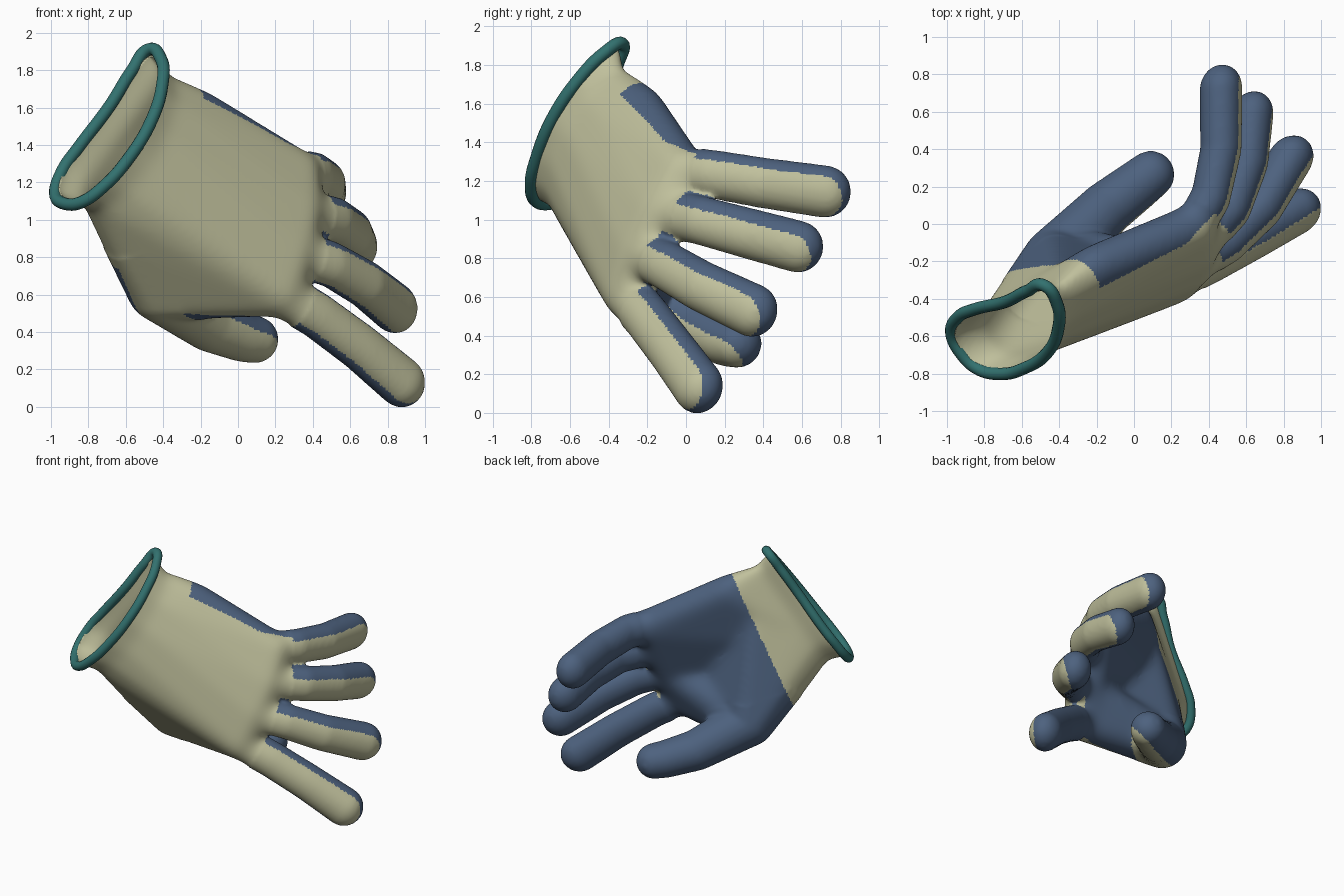
import bpy, bmesh
from mathutils import Vector as V

if "Cube" in bpy.data.objects:
    bpy.data.objects.remove(bpy.data.objects["Cube"])

def material(name, rgb):
    m = bpy.data.materials.new(name)
    m.diffuse_color = (*rgb, 1)
    m.use_nodes = True
    m.node_tree.nodes["Principled BSDF"].inputs["Base Color"].default_value = m.diffuse_color
    return m

BLUE = material("blue coating", (0.075, 0.122, 0.212))
BEIGE = material("beige knit", (0.53, 0.53, 0.335))
TEAL = material("teal trim", (0.032, 0.165, 0.158))

# Finger joints from knuckle to tip: x, y, z, radius
FINGERS = [
    [(.32, -.015, 1.25, .127), (.41, .14, 1.235, .127), (.465, .40, 1.19, .132), (.465, .72, 1.145, .137)],
    [(.33, -.13, 1.04, .127), (.52, .08, .995, .127), (.605, .32, .93, .132), (.63, .58, .86, .136)],
    [(.29, -.23, .83, .127), (.50, -.1, .76, .127), (.68, .08, .655, .133), (.835, .345, .53, .14)],
    [(.22, -.30, .61, .13), (.42, -.2, .49, .13), (.65, -.07, .32, .133), (.87, .065, .135, .141)],
]
KNIT_TILT = [.3, .5, .45, .2]   # how far the knit strip turns downward on each finger
THUMB = [(-.58, -.42, .89, .14), (-.42, -.19, .63, .175), (-.15, .08, .44, .148),
         (.02, .21, .375, .135), (.09, .265, .36, .128)]
ACROSS = V((.11, .40, .91))

# Cuff outline, flattened toward its plane
RIM = [V(p) for p in [
    (-.49, -.345, 1.925), (-.415, -.425, 1.865), (-.405, -.56, 1.72), (-.47, -.695, 1.52),
    (-.59, -.775, 1.33), (-.72, -.815, 1.20), (-.85, -.785, 1.105), (-.925, -.69, 1.085),
    (-.96, -.57, 1.115), (-.92, -.475, 1.245), (-.835, -.435, 1.365), (-.685, -.415, 1.61),
    (-.58, -.37, 1.81)]]
AXIS = V((.54, .61, -.57)).normalized()
MID = sum(RIM, V()) / len(RIM)
RIM = [p - AXIS * (p - MID).dot(AXIS) * .75 for p in RIM]
NECK = [MID + (p - MID) * (.87 if p.z > 1.4 else .92) + V((.11, .05, -.06)) for p in RIM]

def ball(joint, flat=None):
    """Points of a sphere, optionally squashed along one direction."""
    b = bmesh.new()
    bmesh.ops.create_icosphere(b, subdivisions=3, radius=joint[3])
    pts = [v.co.copy() for v in b.verts]
    b.free()
    if flat:
        pts = [p - flat * p.dot(flat) * .16 for p in pts]
    return [p + V(joint[:3]) for p in pts]

def hull(bm, pts):
    """Add the convex hull of the points as a separate shell."""
    b = bmesh.new()
    for p in pts:
        b.verts.new(p)
    out = bmesh.ops.convex_hull(b, input=b.verts)
    junk = {e for e in out["geom_interior"] + out["geom_unused"] if isinstance(e, bmesh.types.BMVert)}
    bmesh.ops.delete(b, geom=list(junk), context='VERTS')
    bmesh.ops.recalc_face_normals(b, faces=b.faces)
    me = bpy.data.meshes.new("tmp")
    b.to_mesh(me)
    b.free()
    bm.from_mesh(me)
    bpy.data.meshes.remove(me)

bm = bmesh.new()
bones = []   # start, end, r0, r1, knit direction, knit threshold, first usable t

def add_chain(chain, knit, limit, flat, first_t):
    for i, (a, b) in enumerate(zip(chain, chain[1:])):
        hull(bm, ball(a, flat) + ball(b, flat))
        bones.append((V(a[:3]), V(b[:3]), a[3], b[3], knit, limit, first_t if i == 0 else 0))

# Fingers and thumb
for f, tilt in zip(FINGERS, KNIT_TILT):
    d = V(f[-1][:3]) - V(f[0][:3])
    back = d.cross(ACROSS).normalized()
    add_chain(f, (back - ACROSS * tilt).normalized(), .058, back, .6)
add_chain(THUMB, V((.3, -.6, -.6)).normalized(), .07, None, 0)

# Palm, thumb base, thumb web and flared cuff
knuckles = [p for f in FINGERS for p in ball(f[0])]
heel = ball(THUMB[0]) + ball(THUMB[1])
hull(bm, NECK + knuckles + ball((-.2, -.23, 1.57, .125)))
hull(bm, NECK + heel + ball(FINGERS[3][0]))
hull(bm, heel + ball(FINGERS[3][0]) + ball(FINGERS[2][0]))
hull(bm, RIM + NECK)
hull(bm, RIM + [p - AXIS * .2 for p in RIM])
me = bpy.data.meshes.new("glove")
bm.to_mesh(me)
bm.free()
glove = bpy.data.objects.new("glove", me)
bpy.context.collection.objects.link(glove)

# Fuse into one smooth skin
rm = glove.modifiers.new("fuse", 'REMESH')
rm.mode = 'VOXEL'
rm.voxel_size = .015
sm = glove.modifiers.new("soften", 'SMOOTH')
sm.factor = .5
sm.iterations = 12
dg = bpy.context.evaluated_depsgraph_get()
skin = bpy.data.meshes.new_from_object(glove.evaluated_get(dg))
glove.modifiers.clear()
glove.data = skin
skin.materials.clear()
skin.materials.append(BLUE)
skin.materials.append(BEIGE)

def finger_side(p):
    """Offset past the knit edge of the finger holding p, or None on the palm."""
    best = None
    for a, b, r0, r1, knit, limit, t0 in bones:
        d = b - a
        t = (p - a).dot(d) / d.length_squared
        if t < t0:
            continue
        t = min(t, 1)
        off = p - a - d * t
        q = off.length / (r0 + (r1 - r0) * t)
        if q < 1.25 and (best is None or q < best[0]):
            best = (q, off.dot(knit) - limit)
    return best[1] if best else None

# Extra softening of the palm, then open the cuff
bm = bmesh.new()
bm.from_mesh(skin)
palm = [v for v in bm.verts if finger_side(v.co) is None]
for _ in range(40):
    bmesh.ops.smooth_vert(bm, verts=palm, factor=.5, use_axis_x=True, use_axis_y=True, use_axis_z=True)
bmesh.ops.bisect_plane(bm, geom=bm.verts[:] + bm.edges[:] + bm.faces[:], dist=1e-5,
                       plane_co=MID, plane_no=AXIS, clear_inner=True)

# Coating on the palm side, knit on the back and wrist
PALM = V((-.5, .86, -.115)).normalized()
def is_coated(p):
    if (p - V((-.24, -.25, 1.68))).dot(V((.72, .64, -.42))) < 0:
        return False
    side = finger_side(p)
    if side is not None:
        return side < 0
    upper = (p - V((-.18, -.34, 1.65))).dot(PALM) > max(0, p.x - .28) * .5
    lower = p.y + .31 + .15 * (p.z - .5) > 0
    return upper and lower

for f in bm.faces:
    f.smooth = True
    f.material_index = 0 if is_coated(f.calc_center_median()) else 1
bm.to_mesh(skin)
bm.free()

# Knit lining inside
so = glove.modifiers.new("lining", 'SOLIDIFY')
so.thickness = .012
so.offset = -1
so.material_offset = 1

# Rolled cuff trim
cu = bpy.data.curves.new("cuff_trim", 'CURVE')
cu.dimensions = '3D'
cu.bevel_depth = .033
cu.bevel_resolution = 5
cu.resolution_u = 8
sp = cu.splines.new('BEZIER')
sp.bezier_points.add(len(RIM) - 1)
for bp, p in zip(sp.bezier_points, RIM):
    bp.co = p
    bp.handle_left_type = bp.handle_right_type = 'AUTO'
sp.use_cyclic_u = True
sp.use_smooth = True
cu.materials.append(TEAL)
trim = bpy.data.objects.new("cuff_trim", cu)
bpy.context.collection.objects.link(trim)
